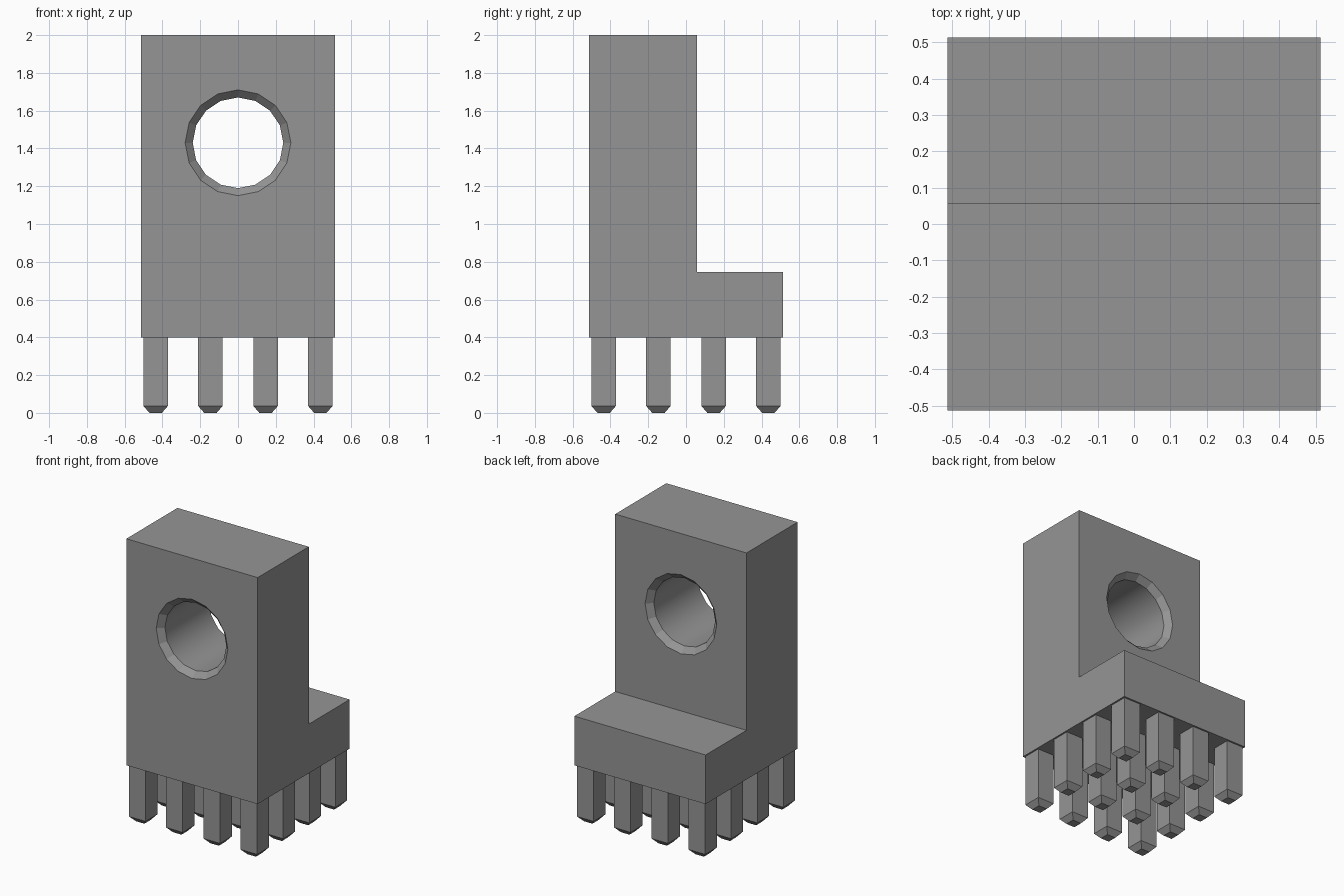
import bpy, bmesh, math

if "Cube" in bpy.data.objects:
    bpy.data.objects.remove(bpy.data.objects["Cube"], do_unlink=True)

gray = bpy.data.materials.new("medium gray")
gray.use_nodes = True
gray.diffuse_color = (0.3, 0.3, 0.3, 1)
gray.node_tree.nodes["Principled BSDF"].inputs["Base Color"].default_value = (0.3, 0.3, 0.3, 1)

HALF = 0.513      # half of the square footprint
WALL_BACK = 0.057
BASE_Z, STEP_Z, TOP_Z = 0.4, 0.747, 2.0


def make_object(name, bm):
    bmesh.ops.recalc_face_normals(bm, faces=bm.faces)
    mesh = bpy.data.meshes.new(name)
    bm.to_mesh(mesh)
    bm.free()
    mesh.materials.append(gray)
    obj = bpy.data.objects.new(name, mesh)
    bpy.context.collection.objects.link(obj)
    return obj


def loft(bm, rings):
    """Skin a list of point rings and cap both ends; returns the side faces per band."""
    loops = [[bm.verts.new(p) for p in ring] for ring in rings]
    bands = []
    for a, b in zip(loops, loops[1:]):
        n = len(a)
        bands.append([bm.faces.new((a[i], a[(i + 1) % n], b[(i + 1) % n], b[i])) for i in range(n)])
    bm.faces.new(loops[0])
    bm.faces.new(loops[-1])
    return bands


# L-shaped body: side profile swept across the width
profile = [(-HALF, BASE_Z), (HALF, BASE_Z), (HALF, STEP_Z),
           (WALL_BACK, STEP_Z), (WALL_BACK, TOP_Z), (-HALF, TOP_Z)]
bm = bmesh.new()
loft(bm, [[(x, y, z) for y, z in profile] for x in (-HALF, HALF)])
body = make_object("body", bm)

# Cutter for the through hole, flared at both mouths, smooth bore
BORE, CHAMFER, OVER, SIDES = 0.24, 0.04, 0.02, 16
flare = CHAMFER + OVER
stations = [(-HALF - OVER, BORE + flare), (-HALF + CHAMFER, BORE),
            (WALL_BACK - CHAMFER, BORE), (WALL_BACK + OVER, BORE + flare)]
angles = [2 * math.pi * i / SIDES for i in range(SIDES)]
bm = bmesh.new()
bands = loft(bm, [[(r * math.sin(a), y, 1.43 + r * math.cos(a)) for a in angles]
                  for y, r in stations])
for face in bands[1]:
    face.smooth = True
cutter = make_object("hole_cutter", bm)
cutter.hide_render = True
cutter.hide_set(True)
cutter.display_type = 'WIRE'

cut = body.modifiers.new("hole", 'BOOLEAN')
cut.operation = 'DIFFERENCE'
cut.solver = 'EXACT'
cut.object = cutter

# Bake the cut so the helper can go
depsgraph = bpy.context.evaluated_depsgraph_get()
cut_mesh = bpy.data.meshes.new_from_object(body.evaluated_get(depsgraph))
body.modifiers.clear()
body.data = cut_mesh
bpy.data.objects.remove(cutter, do_unlink=True)

# Grid of square pegs with tapered tips
PEG, TIP, TIP_Z = 0.065, 0.033, 0.037
positions = [-0.436, -0.146, 0.146, 0.436]
corners = [(-1, -1), (1, -1), (1, 1), (-1, 1)]
for row, py in enumerate(positions, 1):
    for col, px in enumerate(positions, 1):
        bm = bmesh.new()
        loft(bm, [[(px + s * h, py + t * h, z) for s, t in corners]
                  for z, h in ((0, TIP), (TIP_Z, PEG), (BASE_Z, PEG))])
        make_object(f"peg_row{row}_{col}", bm)
